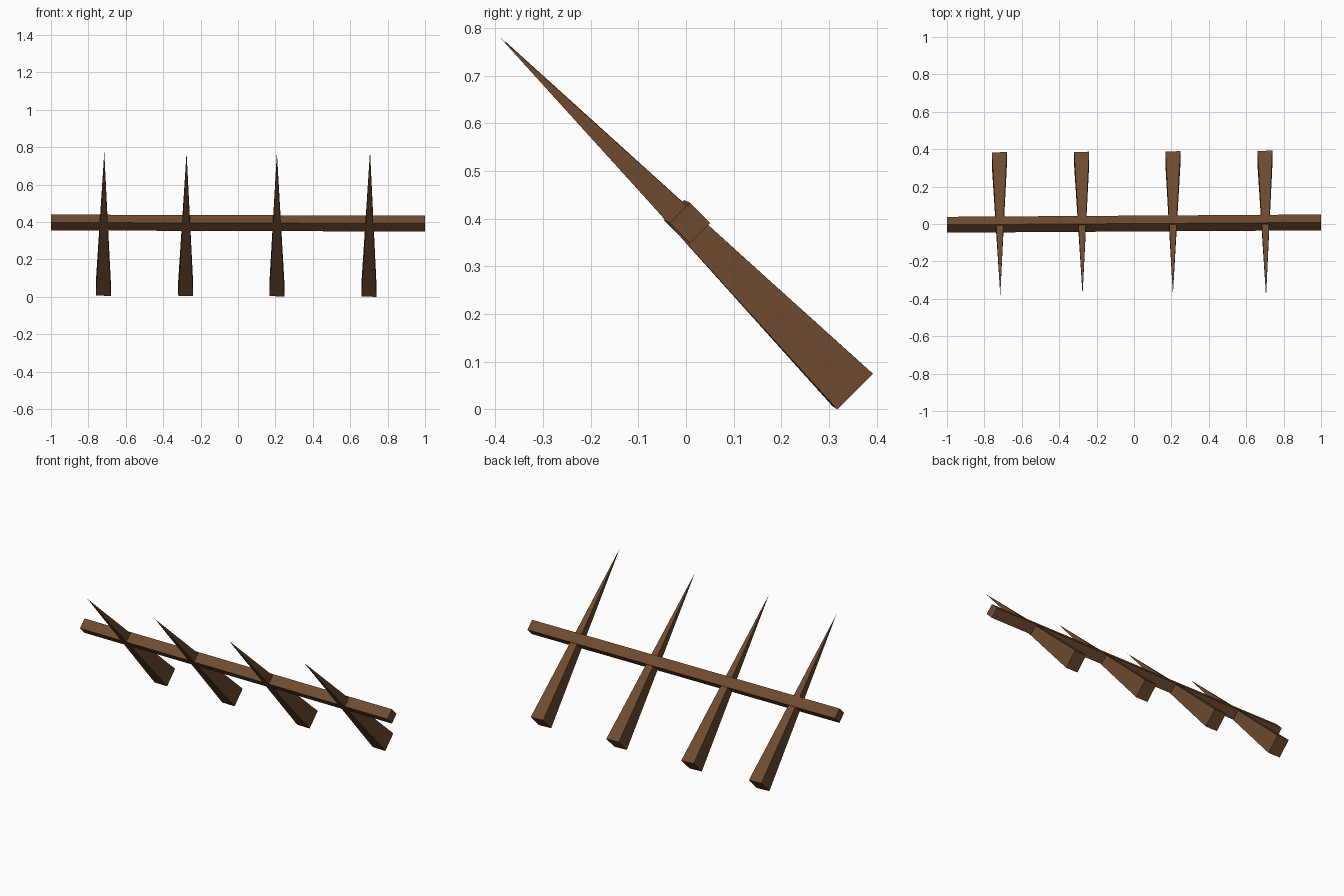
import bpy
import bmesh
from mathutils import Vector

if "Cube" in bpy.data.objects:
    bpy.data.objects.remove(bpy.data.objects["Cube"])

wood = bpy.data.materials.new("brown_wood")
wood.diffuse_color = (0.156, 0.069, 0.029, 1)
wood.use_nodes = True
wood.node_tree.nodes["Principled BSDF"].inputs["Base Color"].default_value = wood.diffuse_color


def finish(bm, name):
    bmesh.ops.recalc_face_normals(bm, faces=bm.faces)
    mesh = bpy.data.meshes.new(name)
    bm.to_mesh(mesh)
    bm.free()
    mesh.materials.append(wood)
    bpy.context.collection.objects.link(bpy.data.objects.new(name, mesh))


def ring(bm, center, u, v):
    """Four corners around a center, with half-edges u and v."""
    return [bm.verts.new(center + a * u + b * v)
            for a, b in ((-1, -1), (1, -1), (1, 1), (-1, 1))]


# Leaning stakes: rectangular butt tapering to a point
def stake(name, base, tip):
    bm = bmesh.new()
    corners = ring(bm, Vector(base), Vector((0.04, 0.001, -0.001)),
                   Vector((0, 0.0375, 0.0375)))
    point = bm.verts.new(tip)
    bm.faces.new(corners)
    for i in range(4):
        bm.faces.new((corners[i], corners[(i + 1) % 4], point))
    finish(bm, name)


stakes = [
    ((-0.72, 0.346, 0.043), (-0.715, -0.381, 0.773)),
    ((-0.28, 0.348, 0.042), (-0.275, -0.381, 0.773)),
    ((0.208, 0.351, 0.040), (0.208, -0.379, 0.772)),
    ((0.70, 0.354, 0.038), (0.706, -0.390, 0.780)),
]
for i, (base, tip) in enumerate(stakes):
    stake(f"stake_{i + 1}", base, tip)

# Cross rail: square bar turned on edge, very slightly skewed
bm = bmesh.new()
u, v = Vector((0, 0.0212, 0.0212)), Vector((0, -0.0212, 0.0212))
left = ring(bm, Vector((-1, -0.004, 0.397)), u, v)
right = ring(bm, Vector((1, 0.0085, 0.391)), u, v)
bm.faces.new(left)
bm.faces.new(right)
for i in range(4):
    j = (i + 1) % 4
    bm.faces.new((left[i], left[j], right[j], right[i]))
finish(bm, "cross_rail")
